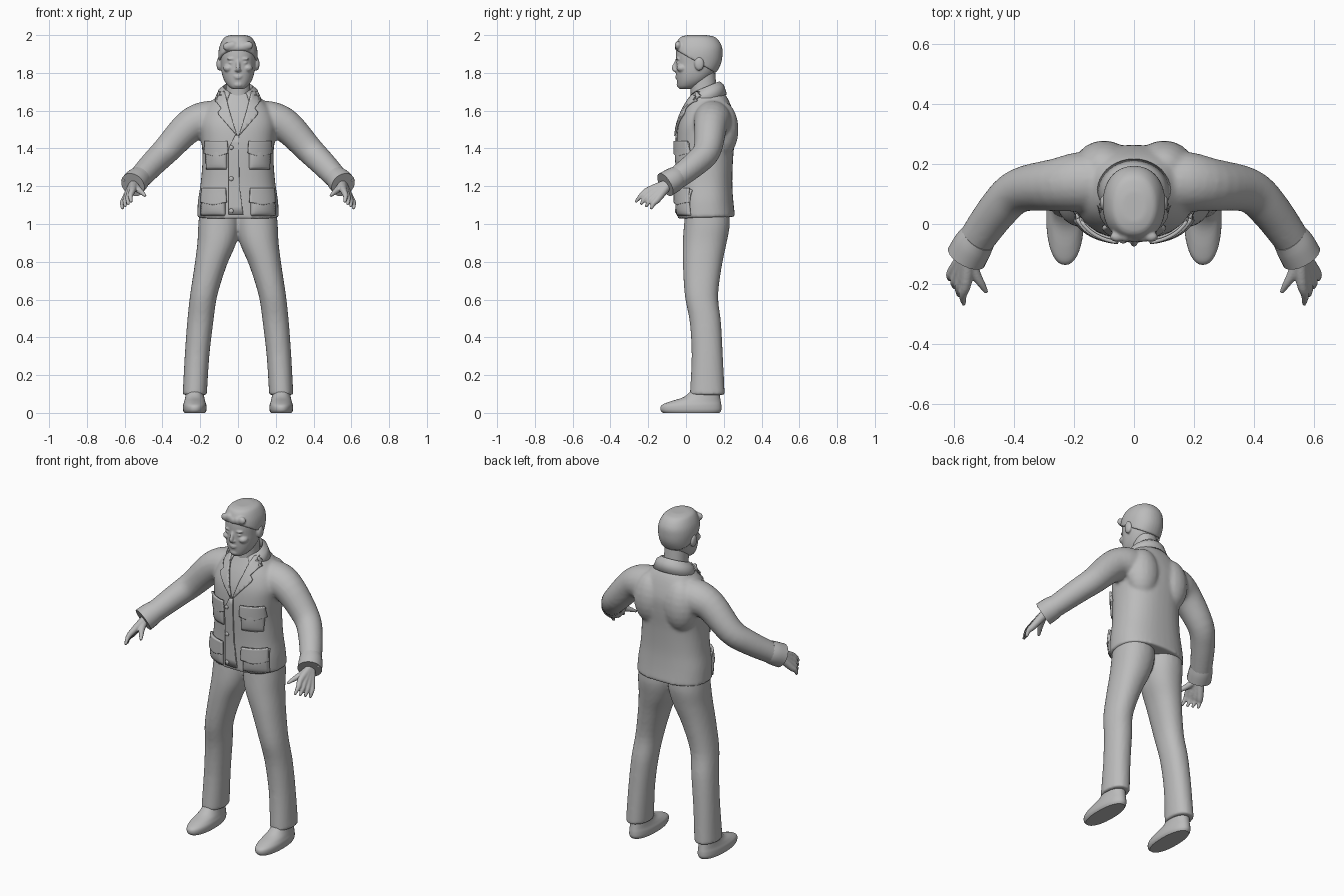
import bpy, bmesh, math
from mathutils import Vector, Matrix
from mathutils.bvhtree import BVHTree

if "Cube" in bpy.data.objects:
    bpy.data.objects.remove(bpy.data.objects["Cube"])

grey = bpy.data.materials.new("plain_grey")
grey.use_nodes = True
grey.diffuse_color = (0.5, 0.5, 0.5, 1)
grey.node_tree.nodes["Principled BSDF"].inputs["Base Color"].default_value = grey.diffuse_color


# ---- helpers ----
def resample(rows, steps=4):
    """Smooth curve through rows of numbers."""
    out = []
    for i in range(len(rows) - 1):
        a, b, c, d = (rows[max(0, min(len(rows) - 1, i + k))] for k in (-1, 0, 1, 2))
        for s in range(steps):
            t = s / steps
            out.append([0.5 * (2 * q + (r - p) * t + (2 * p - 5 * q + 4 * r - u) * t**2
                               + (3 * q - p - 3 * r + u) * t**3)
                        for p, q, r, u in zip(a, b, c, d)])
    return out + [list(rows[-1])]


def skin(bm, rings):
    """Bridge rings of points and cap both ends."""
    rings = [[bm.verts.new(p) for p in ring] for ring in rings]
    n = len(rings[0])
    for a, b in zip(rings, rings[1:]):
        for i in range(n):
            j = (i + 1) % n
            bm.faces.new((a[i], a[j], b[j], b[i]))
    bm.faces.new(rings[0][::-1])
    bm.faces.new(rings[-1])


def loft(bm, rows, power=2.2, n=40, tilt=0):
    """Stacked rounded sections: height, centre x, half width, front y, back y."""
    rings = []
    for z, cx, rx, yf, yb in resample(rows):
        ring = []
        for i in range(n):
            t = 2 * math.pi * i / n
            c, s = math.cos(t), math.sin(t)
            y = (yf + yb) / 2 + (yb - yf) / 2 * math.copysign(abs(s) ** (2 / power), s)
            ring.append((cx + rx * math.copysign(abs(c) ** (2 / power), c), y, z + tilt * y))
        rings.append(ring)
    skin(bm, rings)


def tube(bm, path, n=20):
    """Round limb along points of x, y, z, radius."""
    pts = resample(path)
    rings = []
    for i, p in enumerate(pts):
        d = Vector(pts[min(i + 1, len(pts) - 1)][:3]) - Vector(pts[max(i - 1, 0)][:3])
        side = d.cross(Vector((0.3, 0.8, 0.9))).normalized()
        up = side.cross(d).normalized()
        rings.append([Vector(p[:3]) + p[3] * (side * math.cos(t) + up * math.sin(t))
                      for t in (2 * math.pi * k / n for k in range(n))])
    skin(bm, rings)


def ball(bm, centre, radii):
    m = Matrix.Translation(centre) @ Matrix.Diagonal((*radii, 1))
    bmesh.ops.create_uvsphere(bm, u_segments=20, v_segments=12, radius=1, matrix=m)


def mirror(bm):
    geo = bmesh.ops.duplicate(bm, geom=bm.verts[:] + bm.edges[:] + bm.faces[:])["geom"]
    for v in geo:
        if isinstance(v, bmesh.types.BMVert):
            v.co.x *= -1
    bmesh.ops.reverse_faces(bm, faces=[f for f in geo if isinstance(f, bmesh.types.BMFace)])


def finish(name, bm, voxel=0, smooth=3, thick=0):
    bmesh.ops.recalc_face_normals(bm, faces=bm.faces[:])
    me = bpy.data.meshes.new(name)
    bm.to_mesh(me)
    bm.free()
    me.materials.append(grey)
    ob = bpy.data.objects.new(name, me)
    bpy.context.collection.objects.link(ob)
    bpy.ops.object.select_all(action="DESELECT")
    ob.select_set(True)
    bpy.context.view_layer.objects.active = ob
    bpy.ops.object.shade_smooth_by_angle(angle=math.radians(40))
    if thick:
        m = ob.modifiers.new("thickness", "SOLIDIFY")
        m.thickness, m.offset = thick, 0
    if voxel:
        m = ob.modifiers.new("blend", "REMESH")
        m.mode, m.voxel_size, m.use_smooth_shade = "VOXEL", voxel, True
        m = ob.modifiers.new("relax", "SMOOTH")
        m.factor, m.iterations = 0.5, smooth
    return ob


# ---- jacket: sleeves blended into the body ----
bm = bmesh.new()
tube(bm, [(.06, .14, 1.565, .085), (.17, .14, 1.55, .1), (.26, .13, 1.515, .088),
          (.38, .112, 1.39, .074), (.45, .05, 1.32, .068), (.53, -.06, 1.235, .06),
          (.55, -.09, 1.22, .058)])
ball(bm, (.1, .19, 1.5), (.1, .088, .15))
mirror(bm)
loft(bm, [(1.03, 0, .217, -.045, .26), (1.12, 0, .212, -.045, .25), (1.22, 0, .197, -.045, .245),
          (1.35, 0, .188, -.05, .25), (1.45, 0, .195, -.05, .26), (1.53, 0, .2, -.04, .262),
          (1.6, 0, .175, -.015, .245), (1.66, 0, .125, .015, .22), (1.7, 0, .085, .035, .19)],
     power=2.4, tilt=.03)
jacket = finish("jacket", bm, voxel=.01, smooth=5)
bpy.context.view_layer.update()
surface = BVHTree.FromObject(jacket, bpy.context.evaluated_depsgraph_get())


def depth(x, z):
    hit = surface.ray_cast(Vector((x, -1, z)), Vector((0, 1, 0)))[0]
    return hit.y if hit else .06


def patch(name, outline, lift, thick, both=True, puff=0):
    """Cloth piece cut to an x-z outline and laid on the jacket front."""
    bm = bmesh.new()
    bm.faces.new([bm.verts.new((x, 0, z)) for x, z in outline])
    xs, zs = zip(*outline)
    for axis, lo, hi in ((0, min(xs), max(xs)), (2, min(zs), max(zs))):
        for k in range(1, 10):
            co, no = Vector(), Vector()
            co[axis], no[axis] = lo + (hi - lo) * k / 10, 1
            bmesh.ops.bisect_plane(bm, geom=bm.verts[:] + bm.edges[:] + bm.faces[:],
                                   plane_co=co, plane_no=no)
    for v in bm.verts:
        u = (v.co.x - min(xs)) / (max(xs) - min(xs))
        w = (v.co.z - min(zs)) / (max(zs) - min(zs))
        bulge = puff * math.sin(math.pi * u) ** .5 * math.sin(math.pi * w) ** .5 if 0 < u < 1 and 0 < w < 1 else 0
        v.co.y = depth(v.co.x, v.co.z) - lift - bulge
    if both:
        mirror(bm)
    finish(name, bm, thick=thick)


patch("lapels", [(.004, 1.465), (.1, 1.575), (.105, 1.59), (.088, 1.61), (.12, 1.655),
                 (.105, 1.7), (.07, 1.7), (.045, 1.6)], .008, .012)
patch("front_placket", [(-.05, 1.05), (.028, 1.05), (.008, 1.2), (.004, 1.47), (-.015, 1.47), (-.05, 1.4)],
      .004, .008, both=False)
patch("chest_pockets", [(.06, 1.29), (.165, 1.29), (.172, 1.43), (.06, 1.43)], .002, .01, puff=.014)
patch("chest_pocket_flaps", [(.052, 1.375), (.115, 1.355), (.178, 1.375), (.174, 1.44), (.056, 1.44)], .014, .012)
patch("hip_pockets", [(.068, 1.045), (.195, 1.045), (.19, 1.18), (.068, 1.18)], .002, .01, puff=.018)
patch("hip_pocket_flaps", [(.06, 1.115), (.13, 1.1), (.197, 1.115), (.188, 1.19), (.064, 1.19)], .018, .014)

# buttons down the front
bm = bmesh.new()
for z in (1.405, 1.24, 1.07):
    ball(bm, (-.036, depth(-.036, z) - .009, z), (.012, .006, .012))
finish("buttons", bm)

# folded collar around the back of the neck
bm = bmesh.new()
rows = []
for k in range(33):
    t = math.radians(-150 + 300 * k / 32)
    drop = .03 * (1 - math.cos(t))
    rows.append([bm.verts.new((w * math.sin(t), .105 + d * math.cos(t), z - drop))
                 for w, d, z in ((.074, .068, 1.7), (.078, .074, 1.752), (.1, .092, 1.735), (.122, .108, 1.685))])
for a, b in zip(rows, rows[1:]):
    for i in range(3):
        bm.faces.new((a[i], a[i + 1], b[i + 1], b[i]))
finish("collar", bm, thick=.008)

# cuffs with a button each
bm = bmesh.new()
tube(bm, [(.517, -.045, 1.25, .06), (.535, -.07, 1.232, .066), (.557, -.11, 1.208, .068)])
ball(bm, (.602, -.09, 1.235), (.012, .012, .012))
mirror(bm)
finish("cuffs", bm)

# ---- hands ----
bm = bmesh.new()
for k in range(4):
    f = k / 3
    base = Vector((.558, -.195, 1.18)).lerp(Vector((.598, -.15, 1.132)), f)
    tip = Vector((.566, -.268, 1.115)).lerp(Vector((.612, -.185, 1.078)), f)
    mid = base.lerp(tip, .5) + Vector((.007, -.004, .004))
    tube(bm, [(.55, -.09, 1.215, .026), (*base, .019), (*mid, .014), (*tip, .007)], n=12)
tube(bm, [(.55, -.11, 1.205, .022), (.525, -.17, 1.18, .017), (.507, -.2, 1.165, .013), (.49, -.228, 1.148, .007)], n=12)
mirror(bm)
finish("hands", bm, voxel=.005, smooth=2)

# ---- trousers ----
bm = bmesh.new()
loft(bm, [(.095, .229, .064, .02, .205), (.3, .217, .065, .03, .195), (.48, .2, .069, .02, .185),
          (.62, .182, .072, -.006, .17), (.78, .145, .085, -.016, .19), (.9, .112, .103, -.017, .215),
          (1, .1, .11, -.01, .232), (1.1, .1, .1, 0, .225)])
mirror(bm)
finish("trousers", bm, voxel=.01, smooth=4)

# ---- shoes ----
bm = bmesh.new()
loft(bm, [(0, .229, .055, -.122, .178), (.015, .229, .062, -.135, .187), (.04, .229, .062, -.13, .187),
          (.06, .229, .056, -.085, .184), (.085, .229, .05, -.01, .18), (.13, .229, .045, .04, .175)])
mirror(bm)
finish("shoes", bm)

# ---- neck and head ----
bm = bmesh.new()
loft(bm, [(1.6, 0, .075, .02, .18), (1.68, 0, .066, .025, .165), (1.8, 0, .064, .02, .155)])
finish("neck", bm)

skull = [(1.715, 0, .03, -.035, .03), (1.73, 0, .052, -.043, .07), (1.76, 0, .073, -.048, .115),
         (1.8, 0, .086, -.052, .152), (1.85, 0, .092, -.053, .178), (1.9, 0, .095, -.053, .185),
         (1.945, 0, .087, -.046, .18), (1.977, 0, .064, -.025, .15), (1.99, 0, .03, .015, .1)]
bm = bmesh.new()
ball(bm, (.036, -.043, 1.874), (.024, .012, .006))    # brow
ball(bm, (.036, -.04, 1.853), (.015, .011, .007))     # eye
ball(bm, (.05, -.02, 1.825), (.028, .03, .022))       # cheek
ball(bm, (.1, .07, 1.848), (.014, .026, .036))        # ear
ball(bm, (.009, -.055, 1.814), (.009, .01, .007))     # nostril
mirror(bm)
tube(bm, [(0, -.046, 1.872, .008), (0, -.06, 1.84, .01), (0, -.064, 1.822, .012), (0, -.05, 1.81, .01)], n=12)
for z, w in ((1.783, .025), (1.773, .02)):
    ball(bm, (0, -.047, z), (w, .01, .005))           # lips
ball(bm, (0, -.036, 1.738), (.024, .014, .015))       # chin
loft(bm, skull)
finish("head", bm, voxel=.005, smooth=2)

# hair: a slightly larger shell cut along the hairline
bm = bmesh.new()
loft(bm, [(z + .001 + .009 * (z > 1.96), x, r + .009, f - .008, b + .008) for z, x, r, f, b in skull])
bmesh.ops.bisect_plane(bm, geom=bm.verts[:] + bm.edges[:] + bm.faces[:], plane_co=(0, -.06, 1.925),
                       plane_no=(0, .5, .866), clear_inner=True)
bmesh.ops.holes_fill(bm, edges=[e for e in bm.edges if e.is_boundary])
for k in range(5):
    ball(bm, (-.056 + .028 * k, -.043, 1.94 + .006 * math.sin(k * 2)), (.024, .017, .022))
finish("hair", bm, voxel=.006, smooth=3)
